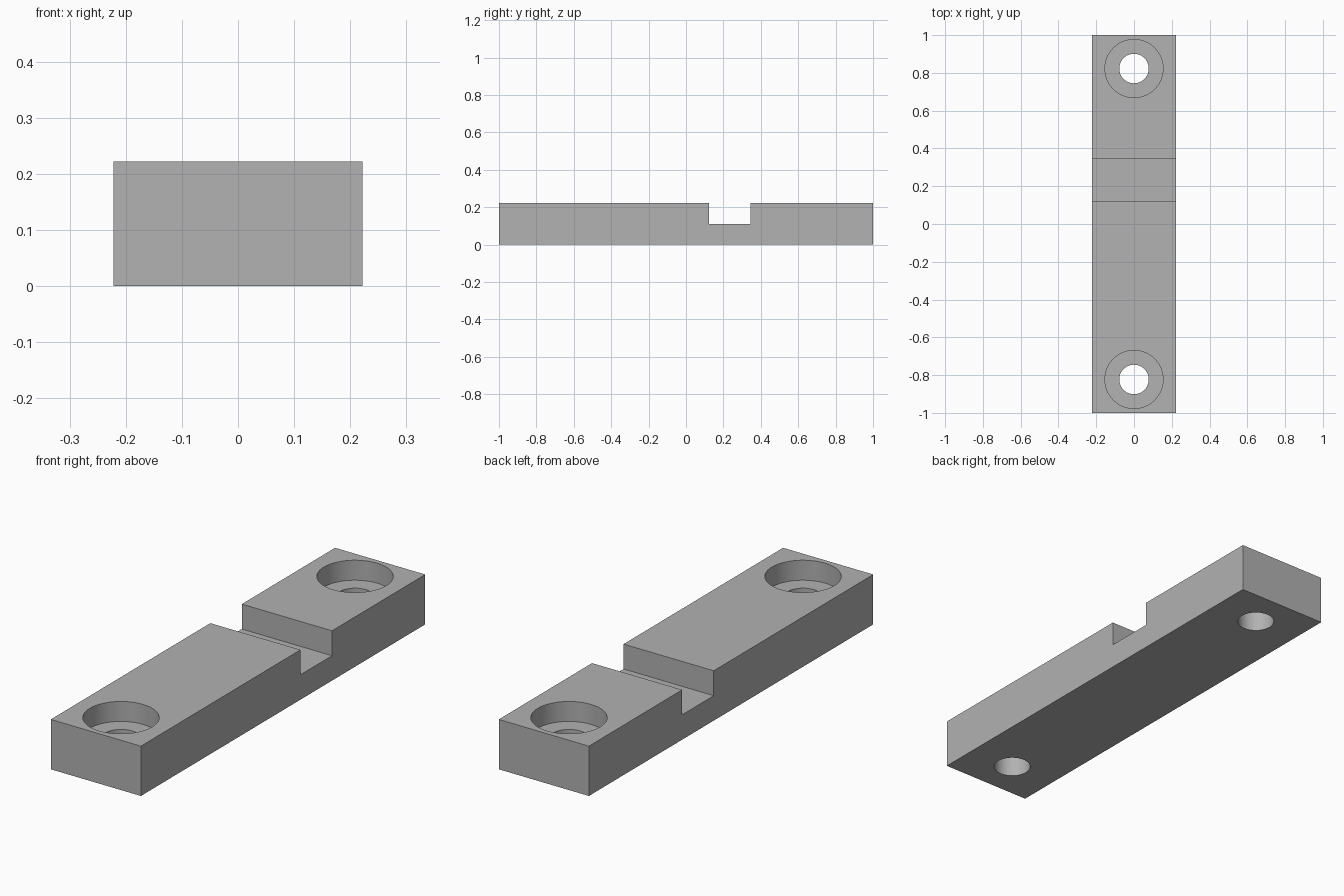
import bpy
from math import radians

default = bpy.data.objects.get("Cube")
if default:
    bpy.data.objects.remove(default, do_unlink=True)

LENGTH, WIDTH, HEIGHT = 2.0, 0.444, 0.222
GROOVE_Y, GROOVE_WIDTH, GROOVE_FLOOR = 0.233, 0.222, 0.111
HOLE_Y, HOLE_R = 0.823, 0.078
BORE_R, BORE_FLOOR = 0.154, 0.133

grey = bpy.data.materials.new("plain grey")
grey.use_nodes = True
colour = (0.445, 0.445, 0.445, 1)
grey.diffuse_color = colour
grey.node_tree.nodes["Principled BSDF"].inputs["Base Color"].default_value = colour


def box(name, size, centre):
    bpy.ops.mesh.primitive_cube_add(size=1, location=centre)
    obj = bpy.context.object
    obj.name = name
    obj.scale = size
    bpy.ops.object.transform_apply(location=True, rotation=False, scale=True)
    obj.data.materials.append(grey)
    return obj


def cylinder(name, radius, y, bottom, top):
    bpy.ops.mesh.primitive_cylinder_add(
        vertices=64, radius=radius, depth=top - bottom,
        location=(0, y, (bottom + top) / 2))
    obj = bpy.context.object
    obj.name = name
    obj.data.materials.append(grey)
    return obj


def cut(target, cutter):
    mod = target.modifiers.new(cutter.name, 'BOOLEAN')
    mod.operation = 'DIFFERENCE'
    mod.solver = 'EXACT'
    mod.object = cutter
    bpy.context.view_layer.objects.active = target
    bpy.ops.object.modifier_apply(modifier=mod.name)
    bpy.data.objects.remove(cutter, do_unlink=True)


# Solid bar
bar = box("mounting_bar", (WIDTH, LENGTH, HEIGHT), (0, 0, HEIGHT / 2))

# Cross groove, open at the top and both sides
cut(bar, box("groove_cutter", (WIDTH * 2, GROOVE_WIDTH, HEIGHT),
             (0, GROOVE_Y, GROOVE_FLOOR + HEIGHT / 2)))

# Counterbored screw hole near each end
for y in (-HOLE_Y, HOLE_Y):
    cut(bar, cylinder("counterbore_cutter", BORE_R, y, BORE_FLOOR, HEIGHT * 2))
    cut(bar, cylinder("hole_cutter", HOLE_R, y, -HEIGHT, HEIGHT * 2))

# Smooth hole walls, sharp edges
bpy.ops.object.select_all(action='DESELECT')
bar.select_set(True)
bpy.context.view_layer.objects.active = bar
bpy.ops.object.shade_smooth_by_angle(angle=radians(30))
